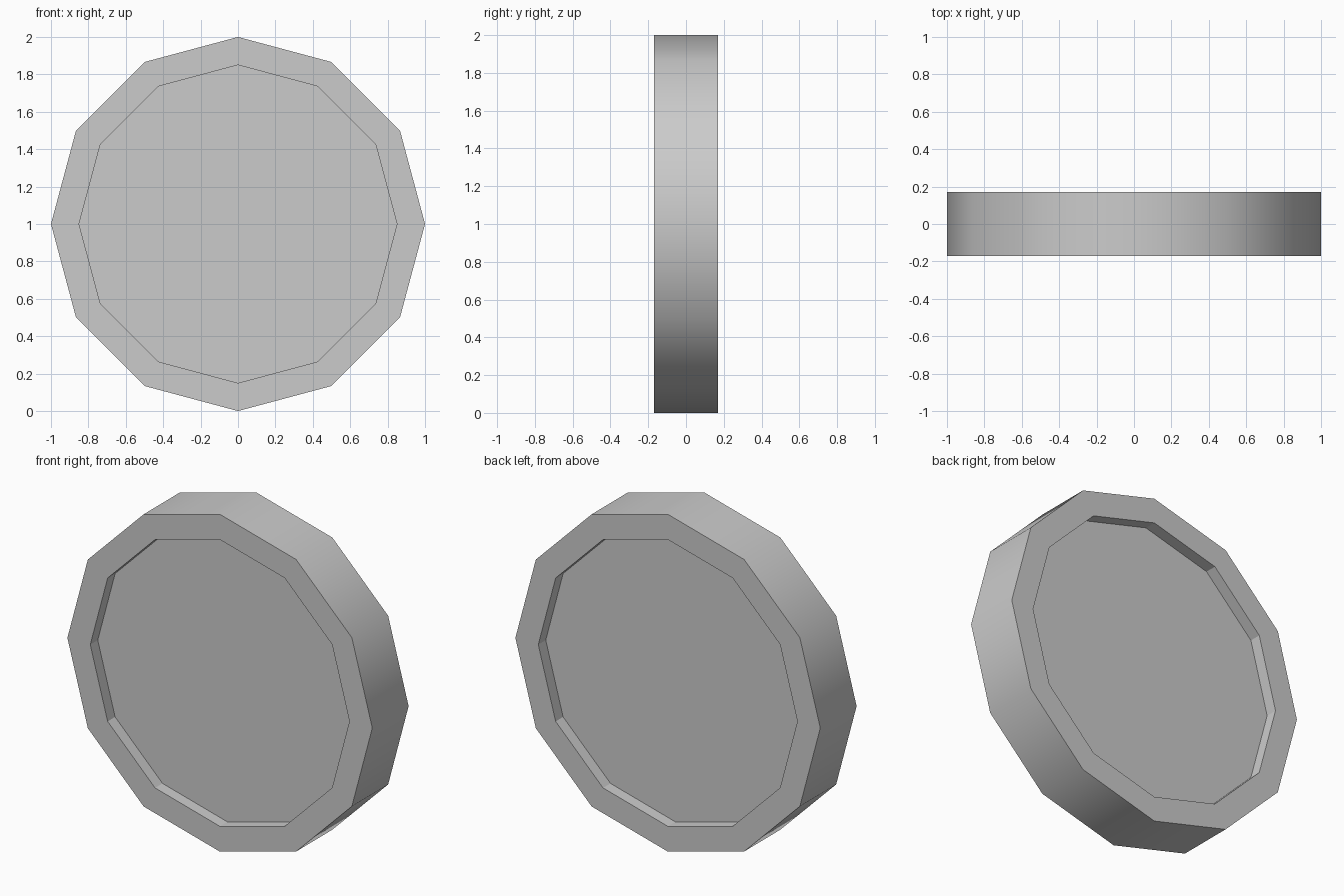
import bpy, bmesh, math

if "Cube" in bpy.data.objects:
    bpy.data.objects.remove(bpy.data.objects["Cube"])

SIDES = 12
OUTER, INNER = 1.0, 0.85      # rim radii
HALF, RECESS = 0.17, 0.07     # half thickness, depth of the recess on each face

bm = bmesh.new()


def ring(radius, y):
    """Loop of vertices in the xz plane, centred at z = 1."""
    return [bm.verts.new((radius * math.cos(2 * math.pi * i / SIDES), y,
                          1 + radius * math.sin(2 * math.pi * i / SIDES)))
            for i in range(SIDES)]


def bridge(a, b, smooth=False):
    for i in range(SIDES):
        j = (i + 1) % SIDES
        bm.faces.new((a[i], a[j], b[j], b[i])).smooth = smooth


# Profile from front floor, over the rim, to back floor
floor = HALF - RECESS
profile = [(INNER, -floor), (INNER, -HALF), (OUTER, -HALF),
           (OUTER, HALF), (INNER, HALF), (INNER, floor)]
loops = [ring(r, y) for r, y in profile]
for k in range(len(loops) - 1):
    bridge(loops[k], loops[k + 1], smooth=(k == 2))

# Recessed flat panels on both sides
bm.faces.new(loops[0])
bm.faces.new(loops[-1])

bmesh.ops.recalc_face_normals(bm, faces=bm.faces[:])

# Only the outer wall is smooth; its borders stay sharp
for e in bm.edges:
    e.smooth = all(f.smooth for f in e.link_faces)

mesh = bpy.data.meshes.new("recessed_disc")
bm.to_mesh(mesh)
bm.free()
disc = bpy.data.objects.new("recessed_disc", mesh)
bpy.context.collection.objects.link(disc)
